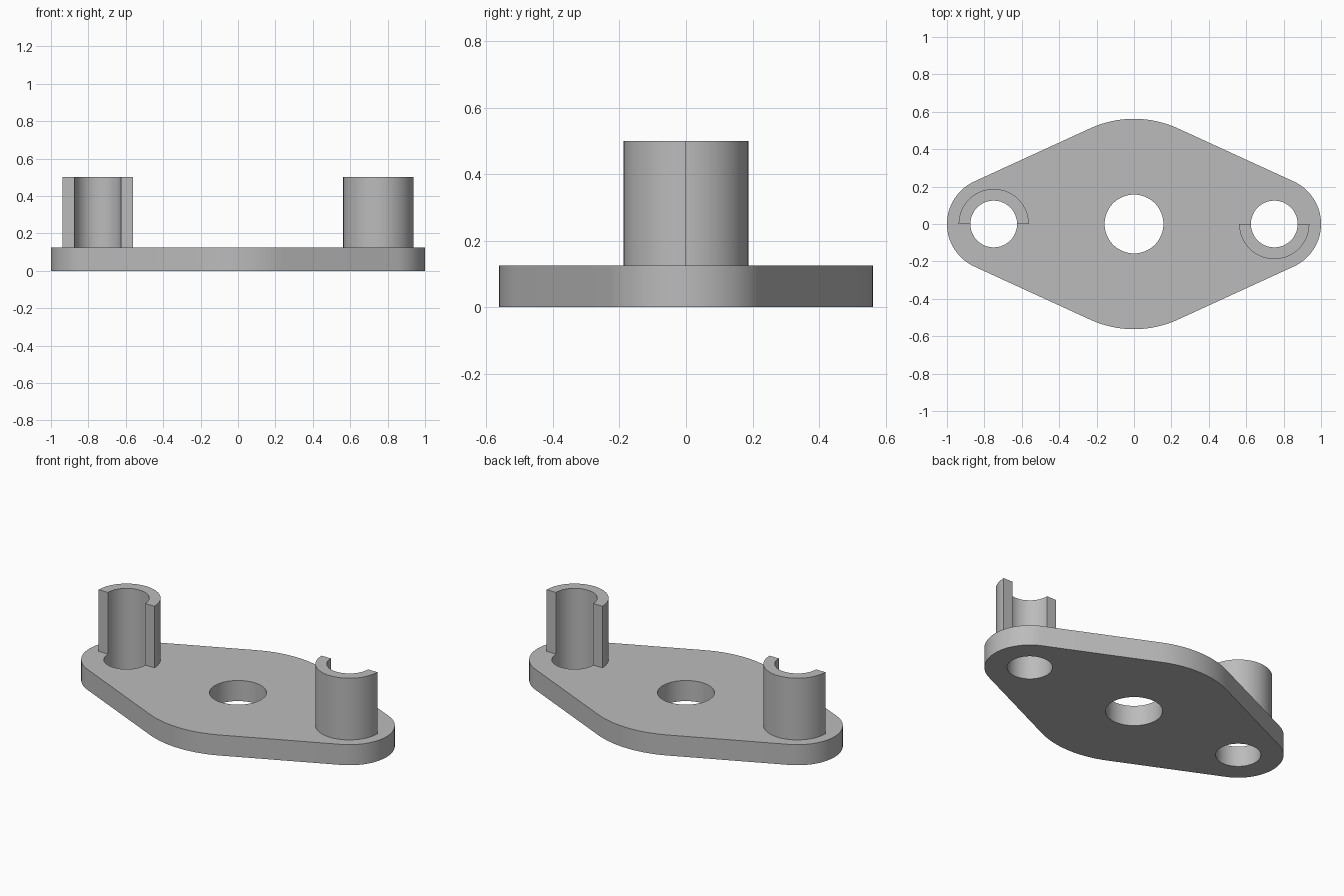
import bpy
import bmesh
from math import asin, cos, sin, pi, radians
from mathutils import Vector

if "Cube" in bpy.data.objects:
    bpy.data.objects.remove(bpy.data.objects["Cube"], do_unlink=True)

PLATE_TOP, SLEEVE_TOP = 0.125, 0.5
PIN_X = 0.75
END_R, MIDDLE_R = 0.25, 0.5625
BORE_R, SLEEVE_R, CENTRE_R = 0.125, 0.1875, 0.1575

grey = bpy.data.materials.new("plain grey")
grey.use_nodes = True
grey.diffuse_color = (0.5, 0.5, 0.5, 1)
grey.node_tree.nodes["Principled BSDF"].inputs["Base Color"].default_value = grey.diffuse_color


def arc(cx, radius, start, end, steps):
    """Points on an arc centred on the x axis, both ends included."""
    angles = [start + (end - start) * i / steps for i in range(steps + 1)]
    return [(cx + radius * cos(a), radius * sin(a)) for a in angles]


def extruded(name, loops, bottom, top):
    """Solid from closed outlines; the loops after the first are holes."""
    bm = bmesh.new()
    edges = []
    for loop in loops:
        verts = [bm.verts.new((x, y, bottom)) for x, y in loop]
        edges += [bm.edges.new((v, verts[i - 1])) for i, v in enumerate(verts)]
    bmesh.ops.triangle_fill(bm, edges=edges, use_beauty=True, normal=Vector((0, 0, 1)))
    result = bmesh.ops.extrude_face_region(bm, geom=bm.faces[:], use_keep_orig=True)
    moved = [g for g in result["geom"] if isinstance(g, bmesh.types.BMVert)]
    bmesh.ops.translate(bm, verts=moved, vec=(0, 0, top - bottom))
    bmesh.ops.recalc_face_normals(bm, faces=bm.faces[:])
    mesh = bpy.data.meshes.new(name)
    bm.to_mesh(mesh)
    bm.free()
    mesh.materials.append(grey)
    obj = bpy.data.objects.new(name, mesh)
    bpy.context.collection.objects.link(obj)
    bpy.ops.object.select_all(action="DESELECT")
    obj.select_set(True)
    bpy.context.view_layer.objects.active = obj
    bpy.ops.object.shade_smooth_by_angle(angle=radians(30))
    return obj


# Flange plate: three circles joined by their common tangents
t = pi / 2 - asin((MIDDLE_R - END_R) / PIN_X)
outline = (arc(PIN_X, END_R, -t, t, 32)
           + arc(0, MIDDLE_R, t, pi - t, 20)
           + arc(-PIN_X, END_R, pi - t, pi + t, 32)
           + arc(0, MIDDLE_R, pi + t, 2 * pi - t, 20))
holes = [arc(x, r, 0, 2 * pi, 48)[:-1]
         for x, r in ((-PIN_X, BORE_R), (0, CENTRE_R), (PIN_X, BORE_R))]
extruded("flange_plate", [outline] + holes, 0, PLATE_TOP)

# Half sleeves: one opens to the front, the other to the back
for name, x, start in (("right_half_sleeve", -PIN_X, 0), ("left_half_sleeve", PIN_X, pi)):
    section = (arc(x, SLEEVE_R, start, start + pi, 32)
               + arc(x, BORE_R, start + pi, start, 24))
    extruded(name, [section], PLATE_TOP, SLEEVE_TOP)
